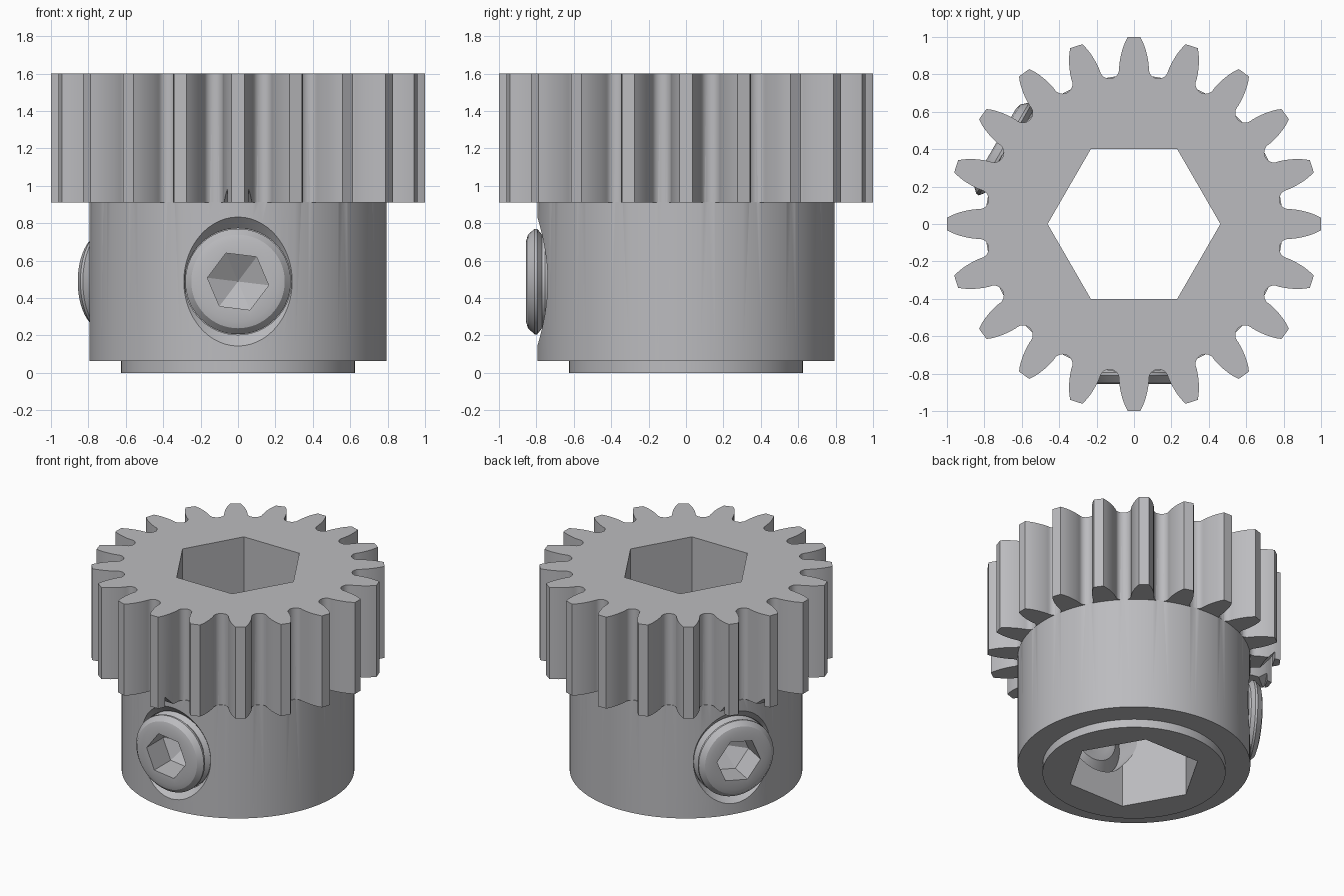
import bpy, bmesh
from math import sin, cos, pi, radians
from mathutils import Matrix

if "Cube" in bpy.data.objects:
    bpy.data.objects.remove(bpy.data.objects["Cube"], do_unlink=True)

steel = bpy.data.materials.new("steel grey")
steel.use_nodes = True
COLOUR = (0.50, 0.50, 0.52, 1)
steel.diffuse_color = COLOUR
steel.node_tree.nodes["Principled BSDF"].inputs["Base Color"].default_value = COLOUR


def add_object(name, bm, matrix=None):
    bmesh.ops.remove_doubles(bm, verts=bm.verts, dist=1e-5)
    bmesh.ops.recalc_face_normals(bm, faces=bm.faces)
    if matrix:
        bm.transform(matrix)
    mesh = bpy.data.meshes.new(name)
    bm.to_mesh(mesh)
    bm.free()
    mesh.materials.append(steel)
    obj = bpy.data.objects.new(name, mesh)
    bpy.context.collection.objects.link(obj)
    return obj


def lathe(name, profile, sides, matrix=None, phase=0.0):
    """Turn an (radius, height) profile that starts and ends on the axis."""
    bm = bmesh.new()
    rings = []
    for r, z in profile:
        if r == 0:
            rings.append([bm.verts.new((0, 0, z))] * sides)
        else:
            rings.append([bm.verts.new((r * cos(phase + 2 * pi * i / sides),
                                        r * sin(phase + 2 * pi * i / sides), z))
                          for i in range(sides)])
    for low, high in zip(rings, rings[1:]):
        for i in range(sides):
            j = (i + 1) % sides
            corners = dict.fromkeys((low[i], low[j], high[j], high[i]))
            bm.faces.new(list(corners))
    return add_object(name, bm, matrix)


def prism(name, outline, z0, z1):
    bm = bmesh.new()
    face = bm.faces.new([bm.verts.new((x, y, z0)) for x, y in outline])
    new = bmesh.ops.extrude_face_region(bm, geom=[face], use_keep_orig=True)["geom"]
    top = [v for v in new if isinstance(v, bmesh.types.BMVert)]
    bmesh.ops.translate(bm, verts=top, vec=(0, 0, z1 - z0))
    return add_object(name, bm)


def combine(obj, other, operation):
    """Apply a boolean and drop the helper object."""
    mod = obj.modifiers.new(operation, 'BOOLEAN')
    mod.operation, mod.solver, mod.object = operation, 'EXACT', other
    graph = bpy.context.evaluated_depsgraph_get()
    mesh = bpy.data.meshes.new_from_object(obj.evaluated_get(graph))
    obj.modifiers.clear()
    obj.data = mesh
    bpy.data.objects.remove(other, do_unlink=True)


# Toothed wheel: one flank and half a rounded valley, mirrored and repeated
TEETH = 20
pitch = 2 * pi / TEETH
half = [(hw / r, r) for r, hw in
        [(1.0, .034), (.975, .047), (.945, .059), (.91, .069), (.875, .076)]]
VALLEY_R, VALLEY_Y = .052, .84
for i in range(7):
    t = pi / 2 * i / 6
    x = VALLEY_R * cos(t)
    r = VALLEY_Y - VALLEY_R * sin(t)
    half.append((pitch / 2 - x / r, r))
tooth = [(-a, r) for a, r in reversed(half[:-1])] + half
outline = [(r * cos(k * pitch + a), r * sin(k * pitch + a))
           for k in range(TEETH) for a, r in tooth]
gear = prism("gear_and_hub", outline, .91, 1.6)

# Stepped hub below the wheel
hub = lathe("hub", [(0, 0), (.625, 0), (.625, .062), (.795, .062),
                    (.795, .913), (0, .913)], 128)
combine(gear, hub, 'UNION')

# Hexagonal bore
bore = lathe("bore", [(0, -.2), (.462, -.2), (.462, 1.8), (0, 1.8)], 6)
combine(gear, bore, 'DIFFERENCE')

# Two radial set screws in countersunk holes
parts = [gear]
for name, angle in (("front_set_screw", -90), ("rear_set_screw", 150)):
    place = (Matrix.Translation((0, 0, .488)) @ Matrix.Rotation(radians(angle), 4, 'Z')
             @ Matrix.Rotation(pi / 2, 4, 'Y'))
    hole = lathe("hole", [(0, .2), (.285, .2), (.285, .735), (.5, .95), (0, .95)],
                 64, place)
    combine(gear, hole, 'DIFFERENCE')
    screw = lathe(name, [(0, .47), (.14, .425), (.19, .425), (.281, .49), (.281, .72),
                         (.25, .755), (.25, .77), (.282, .795), (.282, .81),
                         (.25, .845), (.215, .855), (0, .855)], 64, place)
    socket = lathe("socket", [(0, .56), (.165, .66), (.165, .9), (0, .9)], 6, place,
                   radians(83))
    combine(screw, socket, 'DIFFERENCE')
    parts.append(screw)

# Smooth curved walls, keep machined edges sharp
bpy.ops.object.select_all(action='DESELECT')
for obj in parts:
    obj.select_set(True)
bpy.context.view_layer.objects.active = gear
bpy.ops.object.shade_smooth_by_angle(angle=radians(28))
